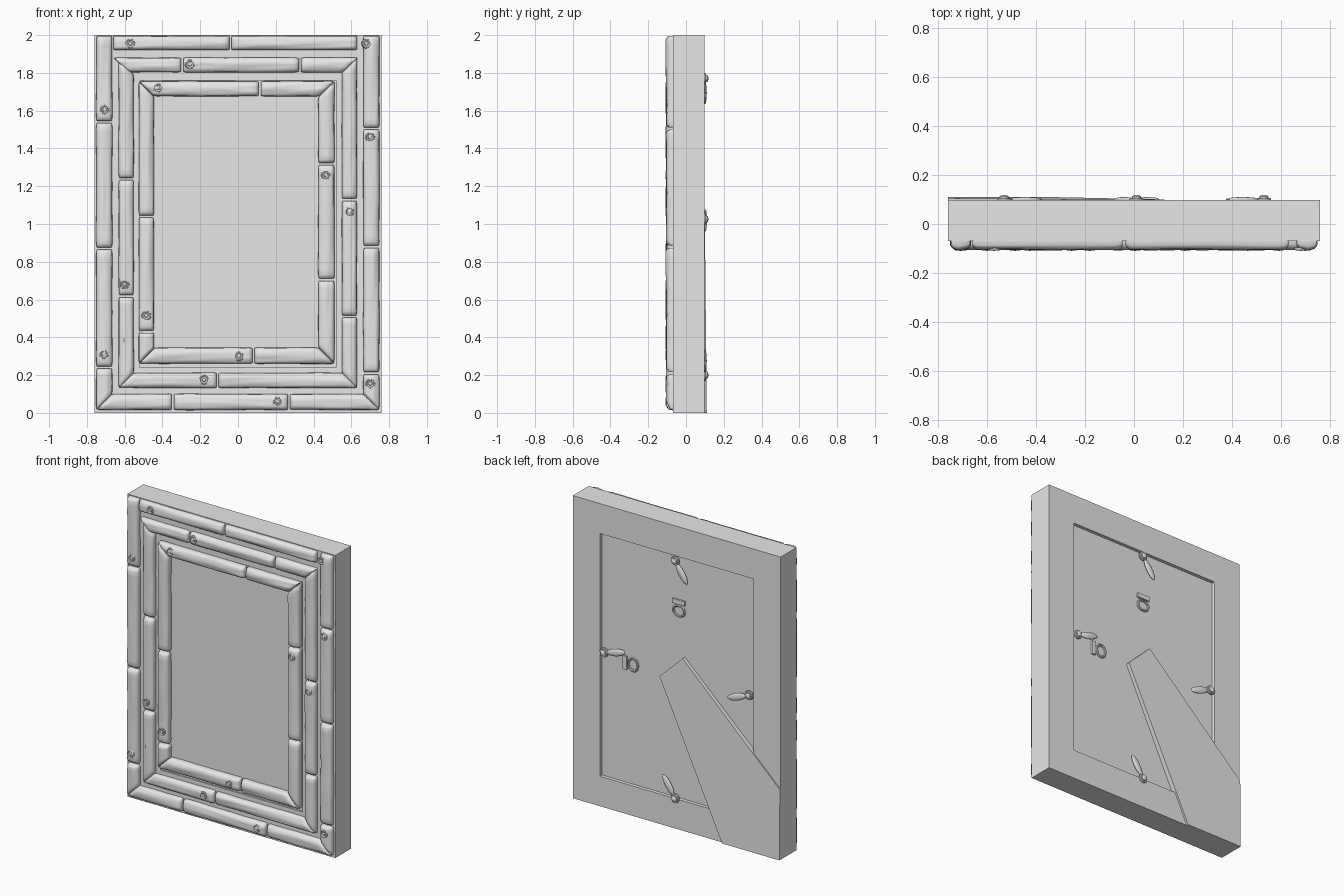
import bpy, bmesh, math, random
from mathutils import Vector, Matrix, noise

if "Cube" in bpy.data.objects:
    bpy.data.objects.remove(bpy.data.objects["Cube"])

random.seed(4)
grey = bpy.data.materials.new("plain_grey")
grey.diffuse_color = (0.8, 0.8, 0.8, 1)
grey.use_nodes = True
grey.node_tree.nodes["Principled BSDF"].inputs["Base Color"].default_value = grey.diffuse_color


def finish(bm, name, angle=35):
    bmesh.ops.remove_doubles(bm, verts=bm.verts, dist=1e-5)
    bmesh.ops.recalc_face_normals(bm, faces=bm.faces)
    me = bpy.data.meshes.new(name)
    bm.to_mesh(me)
    bm.free()
    me.materials.append(grey)
    me.shade_smooth()
    me.set_sharp_from_angle(angle=math.radians(angle))
    ob = bpy.data.objects.new(name, me)
    bpy.context.collection.objects.link(ob)
    return ob


def lathe(name, profile, x, y, z, side, n=20, sx=1, sz=1):
    """Turn (radius, height) points about the y axis."""
    bm = bmesh.new()
    rings = [[bm.verts.new((x + sx * r * math.cos(math.tau * i / n), y + side * h,
                            z + sz * r * math.sin(math.tau * i / n))) for i in range(n)]
             for r, h in profile]
    for p, q in zip(rings, rings[1:]):
        for i in range(n):
            j = (i + 1) % n
            bm.faces.new((p[i], p[j], q[j], q[i]))
    return finish(bm, name)


# Frame body: box, with a shallow recess in the front and back
bm = bmesh.new()
bmesh.ops.create_cube(bm, size=1, matrix=Matrix.Translation((0, 0.014, 1)) @
                      Matrix.Diagonal((1.52, 0.166, 2, 1)))
for sign, margin, depth in ((1, 0.28, -0.022), (-1, 0.34, -0.008)):
    face = max(bm.faces, key=lambda f: sign * f.normal.y * f.calc_area())
    bmesh.ops.inset_region(bm, faces=[face], thickness=margin)
    bmesh.ops.inset_region(bm, faces=[face], thickness=0.0005, depth=depth)
finish(bm, "frame_body", 20)


# Weathered wooden strips, rounded across, square-ish or mitred at the ends
def strip(name, horizontal, a, b, c, w, out, mitre_a, mitre_b):
    bm = bmesh.new()
    length, seed = b - a, random.uniform(0, 50)
    r = 0.02 / length
    inner = max(8, int(length / 0.03))
    stations = [(0, 0.55, 0.9), (r * 0.25, 0.8, 0.96), (r, 1, 1)]
    stations += [(r + (1 - 2 * r) * i / inner, 1, 1) for i in range(1, inner)]
    stations += [(1 - t, h, s) for t, h, s in reversed(stations[:3])]
    rows = []
    for t, high, wide in stations:
        row = []
        edge = 1 + 0.06 * noise.noise(Vector((t * length * 6, seed, 3)))
        for i in range(13):
            k = math.pi * i / 12
            v = -math.cos(k) * w / 2 * wide * edge
            grain = noise.noise(Vector((t * length * 4, v * 55, seed)))
            h = 0.037 * high * max(0, math.sin(k)) ** 0.55 * (1 + 0.16 * grain)
            row.append((v, -0.068 - h))
        row += [(row[-1][0], -0.06), (row[0][0], -0.06)]
        ring = []
        for v, y in row:
            d = w / 2 - out * v
            ua, ub = a + mitre_a * d, b - mitre_b * d
            u = ua + (ub - ua) * t
            ring.append(bm.verts.new((u, y, c + v) if horizontal else (c + v, y, u)))
        rows.append(ring)
    for p, q in zip(rows, rows[1:]):
        for i in range(len(p)):
            j = (i + 1) % len(p)
            bm.faces.new((p[i], p[j], q[j], q[i]))
    bm.faces.new(rows[0])
    bm.faces.new(rows[-1])
    finish(bm, name, 50)


# Each side: ring, side, horizontal, centre, width, outward, mitre low, mitre high, cuts
sides = [
    ("outer", "top", 1, 1.958, 0.075, 1, 0, 0, (-0.66, -0.04, 0.63)),
    ("outer", "bottom", 1, 0.058, 0.085, -1, 1, 1, (-0.75, -0.345, 0.27, 0.75)),
    ("outer", "left", 0, -0.708, 0.085, -1, 1, 0, (0.015, 0.24, 0.87, 1.54, 1.995)),
    ("outer", "right", 0, 0.706, 0.085, 1, 1, 0, (0.015, 0.21, 0.88, 1.505, 1.995)),
    ("middle", "top", 1, 1.842, 0.078, 1, 1, 1, (-0.66, -0.295, 0.328, 0.635)),
    ("middle", "bottom", 1, 0.172, 0.08, -1, 1, 1, (-0.635, -0.108, 0.635)),
    ("middle", "left", 0, -0.592, 0.08, -1, 1, 1, (0.13, 0.618, 1.238, 1.87)),
    ("middle", "right", 0, 0.59, 0.08, 1, 1, 1, (0.13, 0.51, 1.128, 1.88)),
    ("inner", "top", 1, 1.716, 0.08, 1, 1, 1, (-0.525, 0.115, 0.51)),
    ("inner", "bottom", 1, 0.303, 0.085, -1, 1, 1, (-0.525, 0.082, 0.51)),
    ("inner", "left", 0, -0.485, 0.08, -1, 1, 1, (0.262, 0.43, 1.04, 1.755)),
    ("inner", "right", 0, 0.468, 0.085, 1, 1, 1, (0.262, 0.705, 1.318, 1.755)),
]
for ring, side, hor, c, w, out, ma, mb, cuts in sides:
    last = len(cuts) - 2
    for i in range(last + 1):
        strip(f"{ring}_{side}_strip_{i + 1}", hor,
              cuts[i] + (0.006 if i else 0), cuts[i + 1] - (0.006 if i < last else 0),
              c, w, out, ma if i == 0 else 0, mb if i == last else 0)

# Nail heads: raised ring with a small dome in the middle
nail = [(0.026, -0.008), (0.024, 0.002), (0.019, 0.004), (0.015, 0.0),
        (0.011, -0.001), (0.009, 0.003), (0.005, 0.005), (0, 0.0055)]
nails = [(-.57, 1.955), (.68, 1.955), (-.705, 1.605), (.70, 1.46), (-.255, 1.845),
         (-.425, 1.72), (.465, 1.26), (.59, 1.065), (-.60, .68), (-.485, .515),
         (-.71, .31), (.70, .155), (-.18, .175), (.005, .30), (.21, .06)]
for i, (x, z) in enumerate(nails):
    lathe(f"nail_{i + 1}", nail, x, -0.104, z, -1)

# Turn buttons that hold the back panel: leaf blade and domed screw
screw = [(0.03, -0.003), (0.03, 0.005), (0.026, 0.009), (0.019, 0.009),
         (0.018, 0.016), (0.012, 0.02), (0, 0.022)]
buttons = [("top", .01, 1.77, -.085, -.13), ("bottom", .01, .20, .085, .13),
           ("left", -.53, 1.025, .15, -.055), ("right", .53, 1.025, -.15, .04)]
for name, x, z, dx, dz in buttons:
    lathe(f"{name}_button_screw", screw, x, 0.097, z, 1)
    bm = bmesh.new()
    m = (Matrix.Translation((x + dx * 0.58, 0.1, z + dz * 0.58)) @
         Matrix.Rotation(-math.atan2(dz, dx), 4, 'Y') @
         Matrix.Diagonal((math.hypot(dx, dz) * 0.46, 0.01, 0.024, 1)))
    bmesh.ops.create_uvsphere(bm, u_segments=16, v_segments=10, radius=1, matrix=m)
    finish(bm, f"{name}_button_blade", 60)

# Wall hangers on the back panel: small plate with a loop, one for each orientation
loop = [(0.034 + 0.007 * math.cos(math.tau * i / 8), 0.006 + 0.007 * math.sin(math.tau * i / 8))
        for i in range(9)]
for name, x, z, ux, uz in (("upper", -0.005, 1.455, 0, 1), ("side", 0.35, 0.99, 1, 0)):
    lathe(f"{name}_hanger_loop", loop, x - ux * 0.02, 0.075, z - uz * 0.02, 1, 24,
          1 + 0.2 * uz, 1 + 0.2 * ux)
    bm = bmesh.new()
    size = (0.09, 0.016, 0.03, 1) if uz else (0.03, 0.016, 0.09, 1)
    bmesh.ops.create_cube(bm, size=1, matrix=Matrix.Translation(
        (x + ux * 0.04, 0.079, z + uz * 0.04)) @ Matrix.Diagonal(size))
    finish(bm, f"{name}_hanger_plate")

# Fold-out easel leg lying diagonally across the back
outline = [(0.124, 0.977), (-0.044, 1.139), (-0.76, 0.465), (-0.76, 0.0), (-0.34, 0.0)]
bm = bmesh.new()
back = [bm.verts.new((x, 0.11 - 0.01 * z, z)) for x, z in outline]
front = [bm.verts.new((x, 0.07, z)) for x, z in outline]
bm.faces.new(back)
bm.faces.new(front)
for i in range(5):
    j = (i + 1) % 5
    bm.faces.new((back[i], back[j], front[j], front[i]))
finish(bm, "easel_leg")
